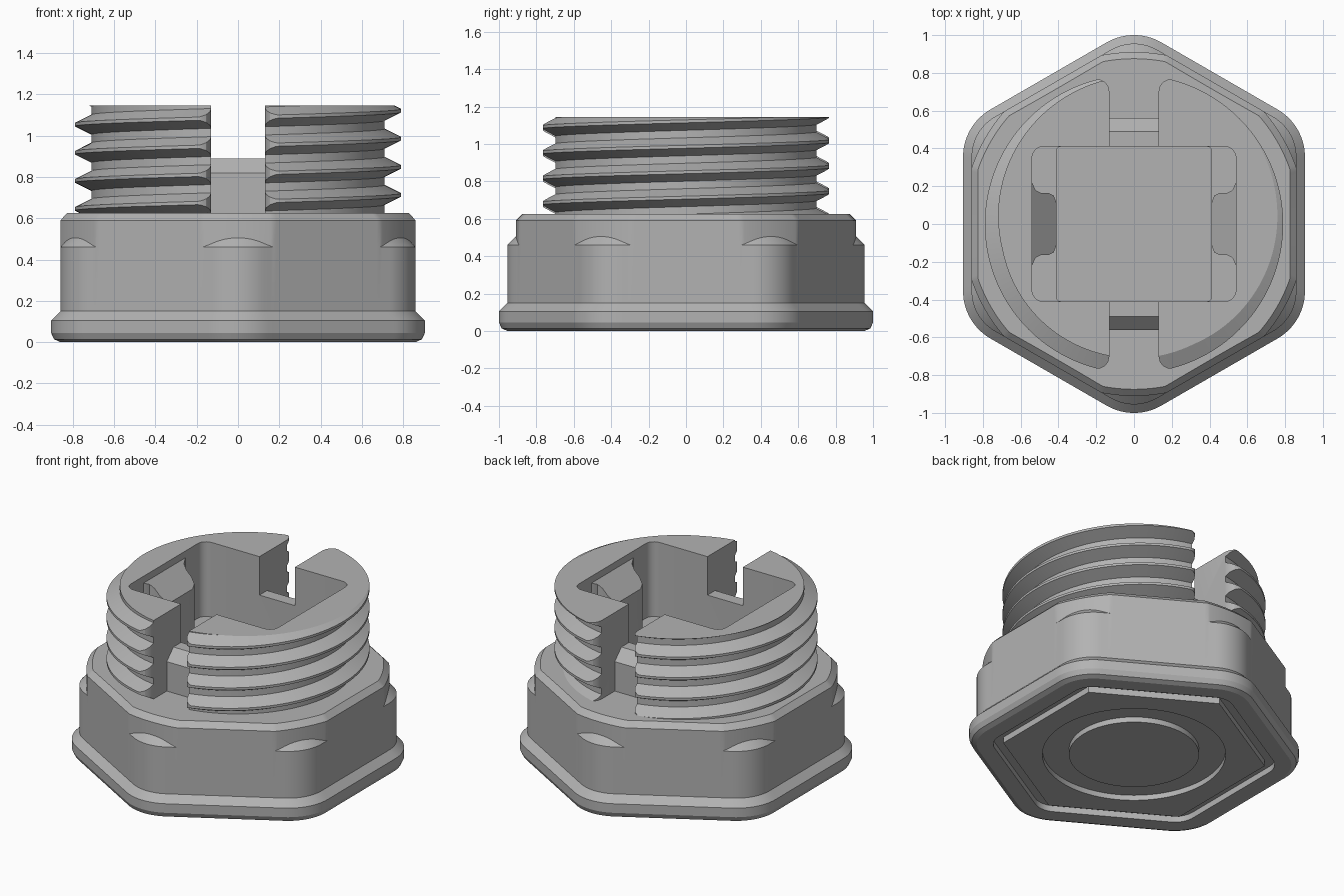
import bpy, bmesh
from math import pi, sin, cos, tan, sqrt, radians
from mathutils import Vector

if "Cube" in bpy.data.objects:
    bpy.data.objects.remove(bpy.data.objects["Cube"])

grey = bpy.data.materials.new("plain_grey")
grey.use_nodes = True
colour = (0.45, 0.45, 0.45, 1)
grey.diffuse_color = colour
grey.node_tree.nodes["Principled BSDF"].inputs["Base Color"].default_value = colour


def make(name, bm):
    bmesh.ops.recalc_face_normals(bm, faces=bm.faces[:])
    mesh = bpy.data.meshes.new(name)
    bm.to_mesh(mesh)
    bm.free()
    mesh.materials.append(grey)
    obj = bpy.data.objects.new(name, mesh)
    bpy.context.collection.objects.link(obj)
    return obj


def activate(obj):
    bpy.ops.object.select_all(action='DESELECT')
    obj.select_set(True)
    bpy.context.view_layer.objects.active = obj


def prism(name, points, depth):
    """Extrude a closed outline of 3D points along a vector."""
    bm = bmesh.new()
    face = bm.faces.new([bm.verts.new(p) for p in points])
    new = bmesh.ops.extrude_face_region(bm, geom=[face])["geom"]
    moved = [v for v in new if isinstance(v, bmesh.types.BMVert)]
    bmesh.ops.translate(bm, verts=moved, vec=depth)
    return make(name, bm)


def cut(target, cutter):
    cutter.hide_render = True
    mod = target.modifiers.new("cut", 'BOOLEAN')
    mod.operation = 'DIFFERENCE'
    mod.solver = 'EXACT'
    mod.object = cutter
    activate(target)
    bpy.ops.object.modifier_apply(modifier=mod.name)


def hex_radius(angle, apothem, fillet):
    """Polar radius of a hexagon with rounded corners."""
    sector = pi / 3
    phi = abs((angle + sector / 2) % sector - sector / 2)
    if tan(phi) * apothem <= (apothem - fillet) * tan(sector / 2):
        return apothem / cos(phi)
    centre = (apothem - fillet) / cos(sector / 2)
    d = sector / 2 - phi
    return centre * cos(d) + sqrt(max(0, fillet ** 2 - (centre * sin(d)) ** 2))


def circle(r, z):
    return lambda a: (r, z)


def hexagon(apothem, fillet, z):
    return lambda a: (hex_radius(a, apothem, fillet), z)


# Hexagonal head: rings from the underside centre, out and up to the top
BODY, ROUND, TRIM = 0.86, 0.245, 0.91


def outline(grow, z):
    return hexagon(BODY + grow, ROUND + grow, z)


def corner_step(a):
    r = hex_radius(a, BODY, ROUND)
    return min(r, TRIM), 0.46 + max(0, r - TRIM)


def trimmed(inset, z):
    return lambda a: (min(hex_radius(a, BODY, ROUND), TRIM) - inset, z)


rings = [circle(0.39, 0), circle(0.39, 0.035), circle(0.55, 0.035), circle(0.55, 0),
         hexagon(0.69, 0, 0), hexagon(0.69, 0, 0.04),
         hexagon(0.76, 0.14, 0.04), hexagon(0.76, 0.14, 0),
         outline(0, 0), outline(0.03, 0.014), outline(0.045, 0.045),
         outline(0.045, 0.105), outline(0, 0.15), outline(0, 0.46),
         corner_step, trimmed(0, 0.59), trimmed(0.035, 0.625)]
bm = bmesh.new()
N = 360
loops = []
for ring in rings:
    loop = []
    for j in range(N):
        a = 2 * pi * j / N
        r, z = ring(a)
        loop.append(bm.verts.new((r * cos(a), r * sin(a), z)))
    loops.append(loop)
for low, high in zip(loops, loops[1:]):
    for j in range(N):
        k = (j + 1) % N
        bm.faces.new((low[j], low[k], high[k], high[j]))
bm.faces.new(loops[0])
bm.faces.new(loops[-1])
bmesh.ops.remove_doubles(bm, verts=bm.verts[:], dist=1e-5)
head = make("hex_head", bm)

# Threaded collar: right-handed helical strip trimmed flat at both ends
PITCH, ROOT, CREST = 0.136, 0.71, 0.79
profile = [(-0.048, ROOT), (-0.008, CREST), (0.008, CREST), (0.048, ROOT)]
bm = bmesh.new()
N = 144
columns = []
for j in range(N + 1):
    a = 2 * pi * j / N
    columns.append([bm.verts.new((r * cos(a), r * sin(a), 0.713 + PITCH * (k + j / N) + dz))
                    for k in range(-2, 5) for dz, r in profile])
for left, right in zip(columns, columns[1:]):
    for i in range(len(left) - 1):
        bm.faces.new((left[i], right[i], right[i + 1], left[i + 1]))
bmesh.ops.remove_doubles(bm, verts=bm.verts[:], dist=1e-5)
for height, direction in ((1.145, 1), (0.6, -1)):
    bmesh.ops.bisect_plane(bm, geom=bm.verts[:] + bm.edges[:] + bm.faces[:],
                           plane_co=(0, 0, height), plane_no=(0, 0, direction),
                           clear_outer=True)
bmesh.ops.holes_fill(bm, edges=[e for e in bm.edges if e.is_boundary], sides=0)
collar = make("threaded_collar", bm)


# Cutters: rounded socket, deeper well, and the two slots with sills
def rounded_box(name, hx, hy, fillet, z):
    points = []
    for q, (sx, sy) in enumerate(((1, 1), (-1, 1), (-1, -1), (1, -1))):
        for s in range(7):
            a = radians(90 * q + 15 * s)
            points.append((sx * (hx - fillet) + fillet * cos(a),
                           sy * (hy - fillet) + fillet * sin(a), z))
    return prism(name, points, Vector((0, 0, 1.3 - z)))


cutters = [rounded_box("socket_cutter", 0.54, 0.41, 0.06, 0.65),
           rounded_box("well_cutter", 0.41, 0.409, 0.02, 0.3)]
sill = [(0.56, 0.615), (1, 0.615), (1, 1.3), (0.2, 1.3), (0.2, 0.89), (0.49, 0.89), (0.56, 0.82)]
flare = [(0.125, 0.69), (0.13, 0.7), (0.137, 0.73), (0.155, 0.753), (0.18, 0.765), (0.25, 0.768), (0.25, 0.9)]
for side in (1, -1):
    cutters.append(prism("slot_cutter", [(-0.13, side * y, z) for y, z in sill],
                         Vector((0.26, 0, 0))))
    edge = flare + [(-x, y) for x, y in reversed(flare)]
    cutters.append(prism("slot_round_cutter", [(x, side * y, 0.615) for x, y in edge],
                         Vector((0, 0, 0.7))))
for cutter in cutters:
    cut(collar, cutter)
for cutter in cutters[:2]:
    cut(head, cutter)
for cutter in cutters:
    bpy.data.objects.remove(cutter)

# Ramped ribs on the socket side walls
half = [(0.56, 0.24), (0.54, 0.22), (0.522, 0.18), (0.495, 0.165), (0.455, 0.165),
        (0.425, 0.15), (0.41, 0.11)]
parts = [head, collar]
for side, label in ((1, "left"), (-1, "right")):
    plan = half + [(x, -y) for x, y in reversed(half)]
    rib = prism(label + "_rib", [(side * x, y, 0.64) for x, y in plan], Vector((0, 0, 0.6)))
    bm = bmesh.new()
    bm.from_mesh(rib.data)
    bmesh.ops.bisect_plane(bm, geom=bm.verts[:] + bm.edges[:] + bm.faces[:],
                           plane_co=(side * 0.54, 0, 1.1), plane_no=(-side, 0, 1),
                           clear_outer=True)
    bmesh.ops.holes_fill(bm, edges=[e for e in bm.edges if e.is_boundary], sides=0)
    bmesh.ops.recalc_face_normals(bm, faces=bm.faces[:])
    bm.to_mesh(rib.data)
    bm.free()
    parts.append(rib)

# Smooth the curved faces and keep the crisp edges
for obj in parts:
    activate(obj)
    bpy.ops.object.shade_smooth_by_angle(angle=radians(25))
